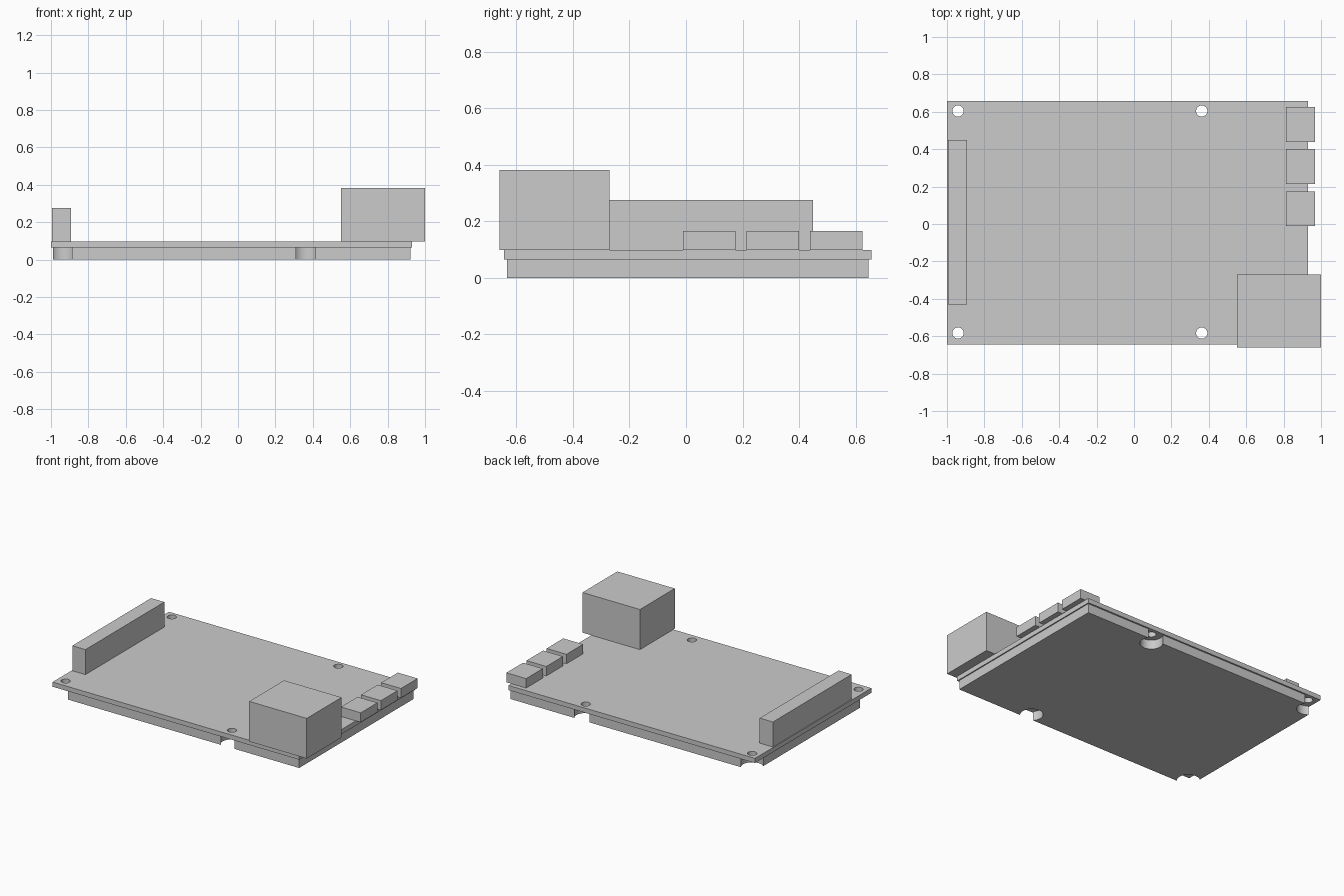
import bpy
import bmesh
from mathutils import Matrix, Vector

cube = bpy.data.objects.get("Cube")
if cube:
    bpy.data.objects.remove(cube, do_unlink=True)

# One plain grey for every part
grey = bpy.data.materials.new("plain_grey")
grey.use_nodes = True
colour = (0.6, 0.6, 0.6, 1)
grey.diffuse_color = colour
grey.node_tree.nodes["Principled BSDF"].inputs["Base Color"].default_value = colour

HOLES = [(x, y) for x in (-0.941, 0.362) for y in (-0.583, 0.604)]
BOARD_BOTTOM, BOARD_TOP = 0.065, 0.098


def finish(name, bm):
    mesh = bpy.data.meshes.new(name)
    bm.to_mesh(mesh)
    bm.free()
    mesh.materials.append(grey)
    obj = bpy.data.objects.new(name, mesh)
    bpy.context.collection.objects.link(obj)
    return obj


def box(name, x, y, z):
    low, high = map(Vector, zip(x, y, z))
    bm = bmesh.new()
    matrix = Matrix.Translation((low + high) / 2) @ Matrix.Diagonal((*(high - low), 1))
    bmesh.ops.create_cube(bm, size=1, matrix=matrix)
    return finish(name, bm)


def drill(obj, radius):
    """Cut a round hole through the part at each mounting point."""
    bm = bmesh.new()
    for x, y in HOLES:
        bmesh.ops.create_cone(bm, cap_ends=True, segments=48, radius1=radius,
                              radius2=radius, depth=1,
                              matrix=Matrix.Translation((x, y, 0)))
    cutter = finish(obj.name + "_cutter", bm)
    cutter.hide_render = True
    cutter.hide_set(True)
    mod = obj.modifiers.new("mounting_holes", "BOOLEAN")
    mod.operation = "DIFFERENCE"
    mod.solver = "EXACT"
    mod.object = cutter
    # Bake the cut so the helper can go
    bpy.context.view_layer.objects.active = obj
    obj.select_set(True)
    bpy.ops.object.modifier_apply(modifier=mod.name)
    bpy.data.objects.remove(cutter, do_unlink=True)
    bpy.ops.object.shade_smooth_by_angle()
    obj.select_set(False)


# Circuit board, and the clearance slab below with wide open notches
board = box("circuit_board", (-1, 0.93), (-0.644, 0.657), (BOARD_BOTTOM, BOARD_TOP))
drill(board, 0.03)
slab = box("underside_clearance", (-0.99, 0.922), (-0.633, 0.646), (0, BOARD_BOTTOM))
drill(slab, 0.073)

# Connectors standing on the board
box("pin_header", (-0.995, -0.892), (-0.431, 0.45), (BOARD_TOP, 0.275))
box("large_socket", (0.55, 1), (-0.66, -0.271), (BOARD_TOP, 0.382))
for i in range(3):
    y = -0.011 + i * 0.225
    box(f"small_socket_{i + 1}", (0.813, 0.968), (y, y + 0.186), (BOARD_TOP, 0.165))
